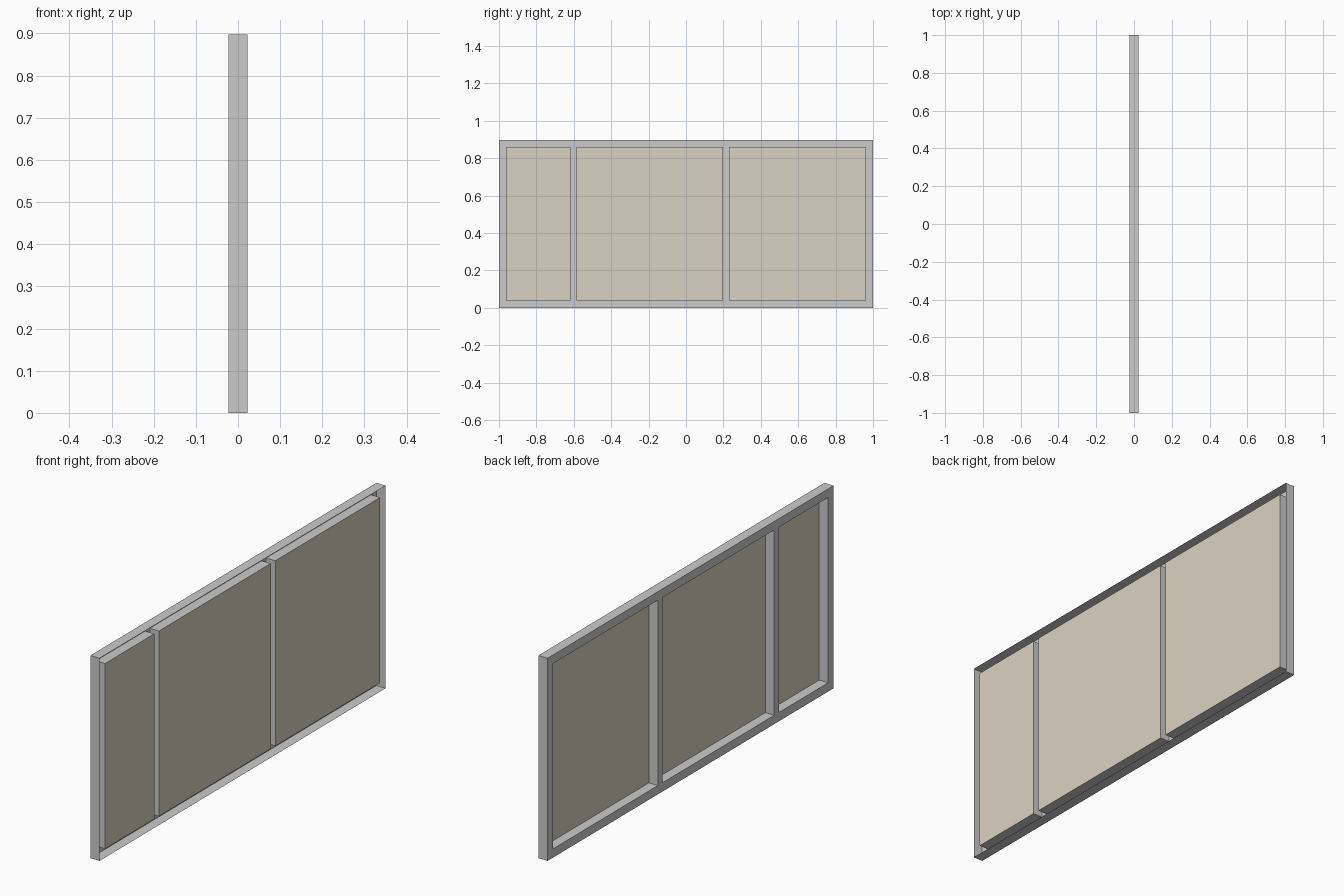
import bpy, bmesh

if "Cube" in bpy.data.objects:
    bpy.data.objects.remove(bpy.data.objects["Cube"])

DEPTH = 0.0225                       # half thickness along x
HEIGHT = 0.897
YS = [-1, -0.962, -0.617, -0.585, 0.197, 0.229, 0.962, 1]
ZS = [0, 0.039, 0.859, HEIGHT]
OPENINGS = {1: "narrow_pane", 3: "middle_pane", 5: "end_pane"}   # columns of the grid


def make_object(name, bm):
    mesh = bpy.data.meshes.new(name)
    bm.to_mesh(mesh)
    bm.free()
    obj = bpy.data.objects.new(name, mesh)
    bpy.context.collection.objects.link(obj)
    return obj


# Frame: back face grid with three openings, every rim extruded forward,
# leaving the +x side of the channel hollow
bm = bmesh.new()
grid = [[bm.verts.new((-DEPTH, y, z)) for z in ZS] for y in YS]
for i in range(len(YS) - 1):
    for j in range(len(ZS) - 1):
        if not (j == 1 and i in OPENINGS):
            bm.faces.new((grid[i][j], grid[i][j + 1],
                          grid[i + 1][j + 1], grid[i + 1][j]))
rims = [e for e in bm.edges if e.is_boundary]
walls = bmesh.ops.extrude_edge_only(bm, edges=rims)["geom"]
bmesh.ops.translate(bm, vec=(2 * DEPTH, 0, 0),
                    verts=[g for g in walls if isinstance(g, bmesh.types.BMVert)])
bmesh.ops.recalc_face_normals(bm, faces=bm.faces[:])
bm.normal_update()
back = min(bm.faces, key=lambda f: f.calc_center_median().x)
if back.normal.x > 0:
    bmesh.ops.reverse_faces(bm, faces=bm.faces[:])
make_object("window_frame", bm)

# Panes: very thin sheets flush with the front edge of each opening
tint = bpy.data.materials.new("pane_tint")
tint.diffuse_color = (0.70, 0.64, 0.54, 1)
tint.use_nodes = True
tint.node_tree.nodes["Principled BSDF"].inputs["Base Color"].default_value = tint.diffuse_color
THIN = 0.001
for i, name in OPENINGS.items():
    y0, y1, z0, z1 = YS[i], YS[i + 1], ZS[1], ZS[2]
    bm = bmesh.new()
    bmesh.ops.create_cube(bm, size=1)
    bmesh.ops.scale(bm, vec=(THIN, y1 - y0, z1 - z0), verts=bm.verts[:])
    bmesh.ops.translate(bm, vec=(DEPTH - THIN / 2, (y0 + y1) / 2, (z0 + z1) / 2),
                        verts=bm.verts[:])
    make_object(name, bm).data.materials.append(tint)
